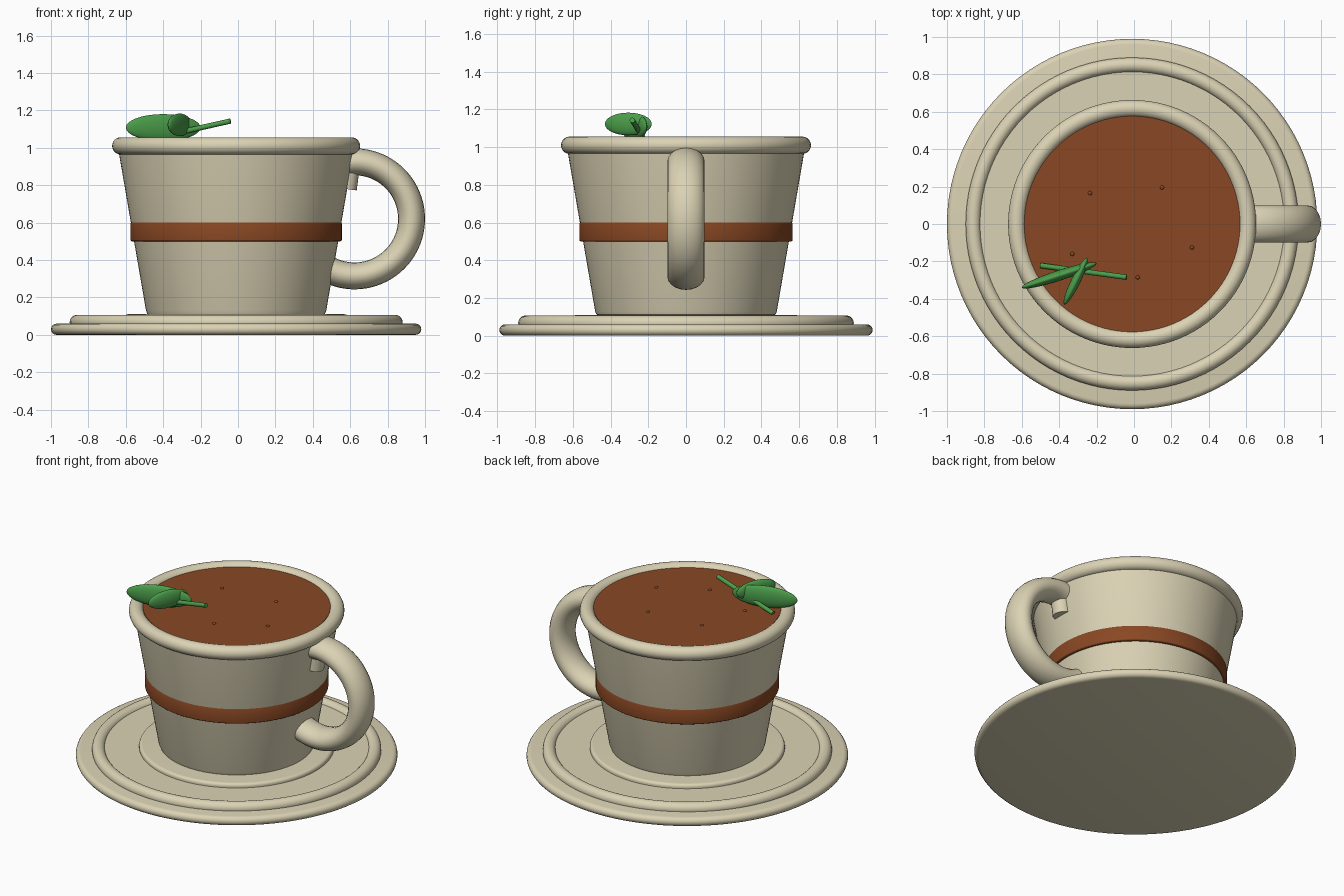
import bpy, bmesh, math
from mathutils import Vector

if "Cube" in bpy.data.objects:
    bpy.data.objects.remove(bpy.data.objects["Cube"], do_unlink=True)

CX = -0.01  # axis of the cup and saucer


def material(name, rgb):
    m = bpy.data.materials.new(name)
    m.use_nodes = True
    m.diffuse_color = (*rgb, 1)
    m.node_tree.nodes["Principled BSDF"].inputs["Base Color"].default_value = (*rgb, 1)
    return m


cream = material("cream ceramic", (0.71, 0.65, 0.46))
brown = material("coffee brown", (0.25, 0.064, 0.017))
green = material("leaf green", (0.07, 0.34, 0.07))


def finish(obj, name, mat):
    obj.name = name
    obj.data.materials.append(mat)
    bpy.ops.object.select_all(action='DESELECT')
    obj.select_set(True)
    bpy.context.view_layer.objects.active = obj
    bpy.ops.object.shade_smooth_by_angle(angle=math.radians(35))
    return obj


def arc(r, z, rad, start, end, n=8):
    """Points of a rounded corner in the radius-height plane."""
    angles = [math.radians(start + (end - start) * i / n) for i in range(n + 1)]
    return [(r + rad * math.cos(a), z + rad * math.sin(a)) for a in angles]


def lathe(name, profile, mat, closed=False, steps=96):
    """Turn a radius-height profile around the cup axis."""
    bm = bmesh.new()
    vs = [bm.verts.new((r, 0, z)) for r, z in profile]
    es = [bm.edges.new(p) for p in zip(vs, vs[1:])]
    if closed:
        es.append(bm.edges.new((vs[-1], vs[0])))
    bmesh.ops.spin(bm, geom=vs + es, cent=(0, 0, 0), axis=(0, 0, 1),
                   angle=2 * math.pi, steps=steps)
    bmesh.ops.remove_doubles(bm, verts=bm.verts, dist=0.0001)
    bmesh.ops.recalc_face_normals(bm, faces=bm.faces)
    me = bpy.data.meshes.new(name)
    bm.to_mesh(me)
    bm.free()
    obj = bpy.data.objects.new(name, me)
    obj.location.x = CX
    bpy.context.collection.objects.link(obj)
    return finish(obj, name, mat)


def ellipsoid(name, centre, half, mat, turn=0, tilt=0):
    bpy.ops.mesh.primitive_uv_sphere_add(segments=32, ring_count=16, location=centre,
                                         rotation=(0, tilt, math.radians(turn)))
    obj = bpy.context.object
    obj.scale = half
    return finish(obj, name, mat)


def rod(name, a, b, radius, mat):
    a, b = Vector(a), Vector(b)
    bpy.ops.mesh.primitive_cylinder_add(vertices=24, radius=radius, depth=(b - a).length,
                                        location=(a + b) / 2)
    obj = bpy.context.object
    obj.rotation_euler = (b - a).to_track_quat('Z', 'Y').to_euler()
    return finish(obj, name, mat)


# Saucer: rounded plate, raised ring, sunken floor and cup seat
lathe("saucer_plate", [(0, 0)] + arc(0.96, 0.03, 0.03, -90, 90) + [(0, 0.06)], cream)
lathe("saucer_ring", arc(0.85, 0.067, 0.04, 0, 345, 23), cream, closed=True)
lathe("saucer_floor", [(0.84, 0.05), (0.84, 0.082), (0, 0.082)], cream)
lathe("saucer_seat", [(0.6, 0.07), (0.6, 0.09)] + arc(0.58, 0.09, 0.02, 0, 90) + [(0, 0.11)], cream)

# Cup: tapered body and rolled rim
lathe("cup_body", [(0, 0.105), (0.46, 0.105), (0.475, 0.112), (0.482, 0.13),
                   (0.63, 0.99), (0.6, 1.01), (0, 1.01)], cream)
lathe("cup_rim", arc(0.617, 1.01, 0.046, 0, 345, 23), cream, closed=True)

# Painted band around the body
lathe("cup_band", [(0.53, 0.5), (0.557, 0.5)] + arc(0.557, 0.508, 0.008, -80, 0, 4)
      + [(0.565, 0.595), (0.562, 0.602), (0.53, 0.602)], brown)

# Coffee surface with small bubbles
lathe("coffee", [(0.577, 1.0), (0.577, 1.035), (0, 1.035)], brown)
for x, y in [(-0.235, 0.165), (0.15, 0.195), (0.31, -0.125), (-0.33, -0.16), (0.02, -0.285)]:
    ellipsoid("bubble", (x, y, 1.035), (0.011, 0.011, 0.008), brown)

# Handle: open loop with an oval section
curve = bpy.data.curves.new("handle", 'CURVE')
curve.dimensions = '3D'
curve.bevel_depth = 0.072
curve.bevel_resolution = 8
curve.use_fill_caps = True
spline = curve.splines.new('POLY')
count = 49
spline.points.add(count - 1)
for i, p in enumerate(spline.points):
    a = math.radians(-116 + 214 * i / (count - 1))
    p.co = (0.623 + 0.305 * math.cos(a), 0, 0.62 + 0.305 * math.sin(a), 1)
handle = bpy.data.objects.new("handle", curve)
handle.scale.y = 1.38
bpy.context.collection.objects.link(handle)
bpy.ops.object.select_all(action='DESELECT')
handle.select_set(True)
bpy.context.view_layer.objects.active = handle
bpy.ops.object.convert(target='MESH')
finish(bpy.context.object, "handle", cream)

# Stub where the handle meets the cup under the rim
rod("handle_stub", (0.575, 0, 0.78), (0.595, 0, 0.93), 0.06, cream)

# Herb sprig resting on the rim
ellipsoid("large_leaf", (-0.4, -0.275, 1.108), (0.21, 0.028, 0.072), green, 18)
ellipsoid("small_leaf", (-0.312, -0.306, 1.123), (0.138, 0.025, 0.06), green, 64)
rod("sprig_stem", (-0.5, -0.222, 1.04), (-0.04, -0.285, 1.143), 0.014, green)
